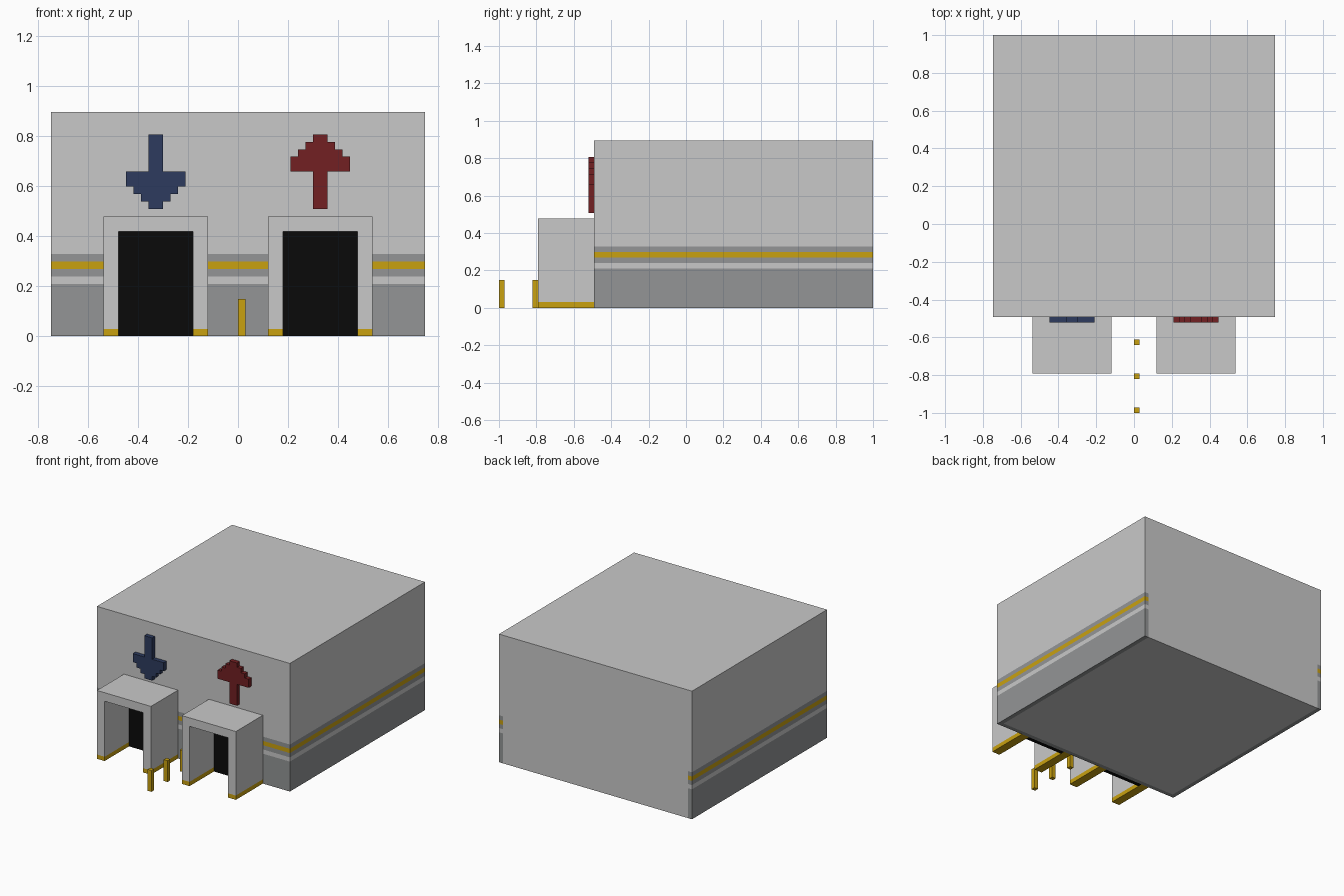
import bpy, bmesh

if "Cube" in bpy.data.objects:
    bpy.data.objects.remove(bpy.data.objects["Cube"])

V = 2 / 67            # block size; all dimensions below are counted in blocks
FRONT, BACK = -16.5, 33.5


def material(name, rgb):
    m = bpy.data.materials.new(name)
    m.diffuse_color = (*rgb, 1)
    m.use_nodes = True
    m.node_tree.nodes["Principled BSDF"].inputs["Base Color"].default_value = m.diffuse_color
    return m


LIGHT = material("light grey", (0.584, 0.584, 0.584))
GREY = material("mid grey", (0.292, 0.301, 0.305))
YELLOW = material("yellow", (0.584, 0.356, 0.005))
BLACK = material("black", (0.003, 0.003, 0.003))
BLUE = material("dark blue", (0.026, 0.044, 0.114))
RED = material("dark red", (0.168, 0.014, 0.016))


def extrude(name, profile, y0, y1, mats, cuts=(), rule=None):
    """Extrude an x-z profile along y, cut it at planes, colour faces by rule."""
    bm = bmesh.new()
    face = bm.faces.new([bm.verts.new((x, y0, z)) for x, z in profile])
    out = bmesh.ops.extrude_face_region(bm, geom=[face], use_keep_orig=True)
    verts = [g for g in out["geom"] if isinstance(g, bmesh.types.BMVert)]
    bmesh.ops.translate(bm, verts=verts, vec=(0, y1 - y0, 0))
    for axis, pos in cuts:
        co, no = [0, 0, 0], [0, 0, 0]
        co[axis], no[axis] = pos, 1
        geom = bm.verts[:] + bm.edges[:] + bm.faces[:]
        bmesh.ops.bisect_plane(bm, geom=geom, plane_co=co, plane_no=no)
    bmesh.ops.recalc_face_normals(bm, faces=bm.faces[:])
    if rule:
        for f in bm.faces:
            f.material_index = rule(f.calc_center_median(), f.normal)
    bmesh.ops.scale(bm, verts=bm.verts[:], vec=(V, V, V))
    me = bpy.data.meshes.new(name)
    bm.to_mesh(me)
    bm.free()
    for m in mats:
        me.materials.append(m)
    ob = bpy.data.objects.new(name, me)
    bpy.context.collection.objects.link(ob)
    return ob


def rect(x0, x1, z0, z1):
    return [(x0, z0), (x1, z0), (x1, z1), (x0, z1)]


# Building: striped front and sides, plain back, roof and floor
def wall_colour(c, n):
    in_skin = abs(c.x) > 24 or c.y < FRONT + 1   # one-block-thick painted skin
    if not in_skin or n.z > 0.5:
        return 0
    if c.z < 7 or 8 < c.z < 9 or 10 < c.z < 11:
        return 1
    return 2 if 9 < c.z < 10 else 0


extrude("building", rect(-25, 25, 0, 30), FRONT, BACK, [LIGHT, GREY, YELLOW],
        [(0, -24), (0, 24), (1, FRONT + 1)] + [(2, z) for z in (7, 8, 9, 10, 11)],
        wall_colour)

# Gate tunnels with yellow feet, black doors and direction arrows
half = [(1, 17), (1, 22), (4, 22), (4, 24), (3, 24), (3, 25), (2, 25), (2, 26), (1, 26), (1, 27)]
arrow = half + [(-x, z) for x, z in reversed(half)]

for side, cx, paint, flip in (("left", -11, BLUE, True), ("right", 11, RED, False)):
    arch = [(-7, 0), (-5, 0), (-5, 14), (5, 14), (5, 0), (7, 0), (7, 16), (-7, 16)]
    extrude(side + "_gate", [(cx + x, z) for x, z in arch], FRONT - 10, FRONT,
            [LIGHT, YELLOW], [(2, 1)], lambda c, n: int(c.z < 1))
    extrude(side + "_door", rect(cx - 5, cx + 5, 0, 14), FRONT - 1, FRONT, [BLACK])
    extrude(side + "_arrow", [(cx + x, 44 - z if flip else z) for x, z in arrow],
            FRONT - 1, FRONT, [paint])

# Row of lane posts between the gates
for i in range(3):
    y = -33.5 + 6 * i
    extrude(f"lane_post_{i + 1}", rect(0, 1, 0, 5), y, y + 1, [YELLOW])
